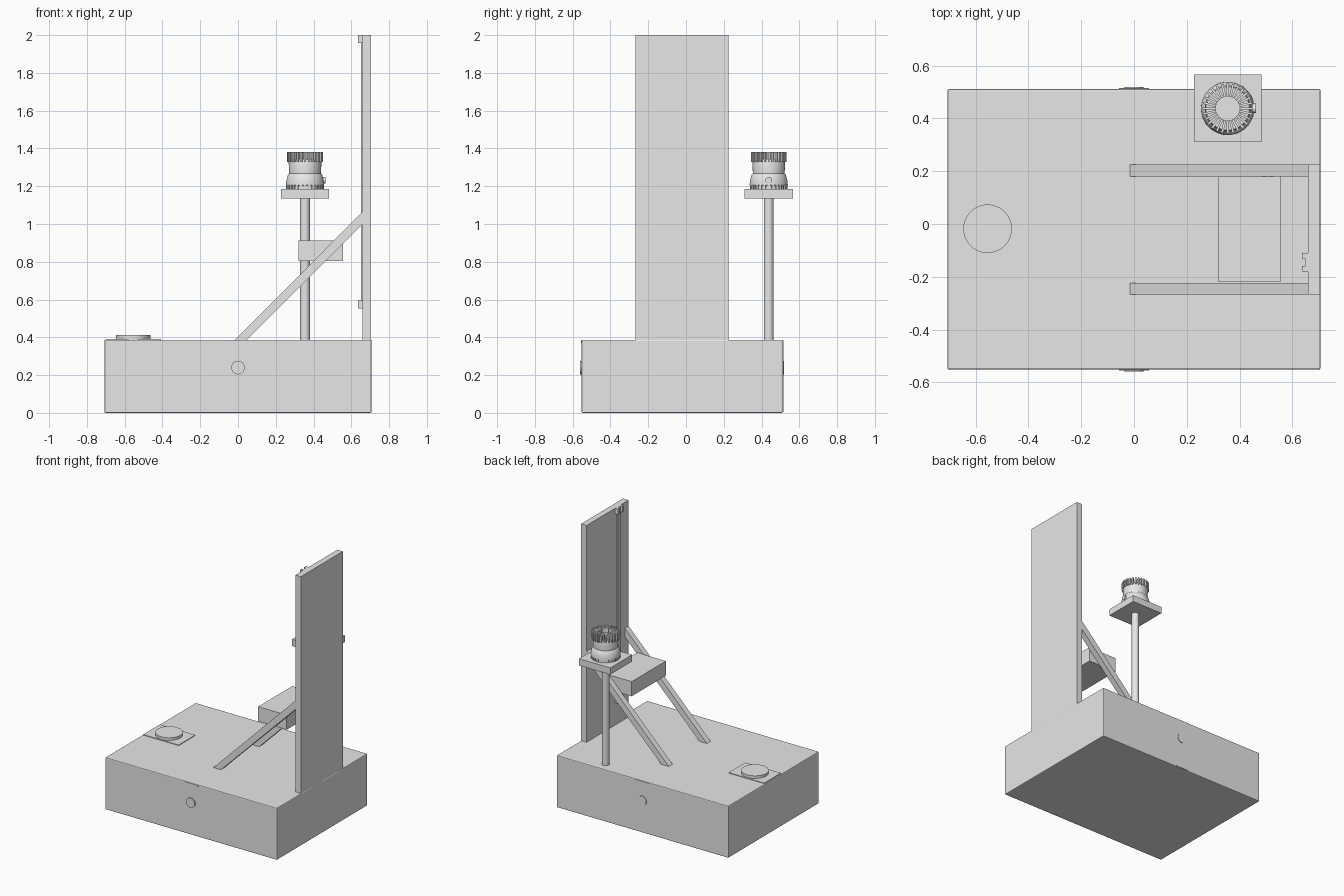
import bpy, bmesh, math
from mathutils import Matrix, Vector

cube = bpy.data.objects.get("Cube")
if cube:
    bpy.data.objects.remove(cube, do_unlink=True)

grey = bpy.data.materials.new("light_grey")
grey.use_nodes = True
GREY = (0.8, 0.8, 0.8, 1)
grey.diffuse_color = GREY
grey.node_tree.nodes["Principled BSDF"].inputs["Base Color"].default_value = GREY


def finish(name, bm, smooth=False):
    bmesh.ops.recalc_face_normals(bm, faces=bm.faces)
    mesh = bpy.data.meshes.new(name)
    bm.to_mesh(mesh)
    bm.free()
    mesh.materials.append(grey)
    ob = bpy.data.objects.new(name, mesh)
    bpy.context.collection.objects.link(ob)
    if smooth:
        bpy.ops.object.select_all(action='DESELECT')
        ob.select_set(True)
        bpy.context.view_layer.objects.active = ob
        bpy.ops.object.shade_smooth_by_angle(angle=math.radians(30))
    return ob


def add_box(bm, x, y, z, turn=Matrix()):
    size = Vector((x[1] - x[0], y[1] - y[0], z[1] - z[0]))
    mid = Vector((sum(x), sum(y), sum(z))) / 2
    bmesh.ops.create_cube(bm, size=1, matrix=turn @ Matrix.Translation(mid) @ Matrix.Diagonal((*size, 1)))


def box(name, x, y, z, bevel=0):
    bm = bmesh.new()
    add_box(bm, x, y, z)
    if bevel:
        bmesh.ops.bevel(bm, geom=bm.edges[:], offset=bevel, segments=2, affect='EDGES', profile=0.5)
    return finish(name, bm)


def cylinder(name, centre, radius, depth, axis='Z'):
    bm = bmesh.new()
    turn = {'Z': Matrix(), 'X': Matrix.Rotation(math.pi / 2, 4, 'Y'),
            'Y': Matrix.Rotation(math.pi / 2, 4, 'X')}[axis]
    bmesh.ops.create_cone(bm, cap_ends=True, segments=48, radius1=radius, radius2=radius,
                          depth=depth, matrix=Matrix.Translation(centre) @ turn)
    return finish(name, bm, True)


def prism(name, outline, direction):
    bm = bmesh.new()
    face = bm.faces.new([bm.verts.new(p) for p in outline])
    made = bmesh.ops.extrude_face_region(bm, geom=[face])["geom"]
    bmesh.ops.translate(bm, vec=direction, verts=[v for v in made if isinstance(v, bmesh.types.BMVert)])
    return finish(name, bm)


# Base cabinet
BACK, FRONT, TOP = 0.512, -0.552, 0.387
box("base_cabinet", (-0.707, 0.707), (FRONT, BACK), (0, TOP), 0.006)
box("back_centre_strip", (-0.056, 0.056), (BACK - 0.004, BACK + 0.003), (0.005, TOP - 0.004))
box("front_top_tab", (-0.056, 0.056), (FRONT - 0.003, FRONT + 0.004), (TOP - 0.016, TOP - 0.004))
for side, y in (("front", FRONT - 0.001), ("back", BACK + 0.001)):
    cylinder(side + "_button", (0, y, 0.24), 0.036, 0.014, 'Y')

# Round pad on the deck
box("pad_plate", (-0.7, -0.408), (-0.115, 0.08), (TOP - 0.005, TOP + 0.005))
cylinder("round_pad", (-0.555, -0.018, 0.4), 0.092, 0.024)

# Upright board with diagonal braces and a box between them
box("upright_board", (0.66, 0.705), (-0.267, 0.225), (TOP - 0.005, 2))
for side, y in (("front", -0.267), ("back", 0.181)):
    prism(side + "_brace", [(-0.016, y, TOP), (0.047, y, TOP), (0.66, y, 1.0), (0.66, y, 1.065)], (0, 0.044, 0))
box("equipment_box", (0.32, 0.555), (-0.22, 0.181), (0.803, 0.912))

# Rod held by two C-shaped clips
for side, z in (("lower", 0.552), ("upper", 1.957)):
    bm = bmesh.new()
    add_box(bm, (0.65, 0.661), (-0.18, -0.11), (z, z + 0.043))
    for y in (-0.18, -0.13):
        add_box(bm, (0.636, 0.651), (y, y + 0.02), (z, z + 0.043))
    finish(side + "_clip", bm)
box("rod_strip", (0.652, 0.661), (-0.16, -0.13), (0.56, 1.99))

# Sensor mast
CX, CY = 0.355, 0.438
cylinder("sensor_mast", (CX, CY, 0.762), 0.026, 0.76)
box("sensor_plate", (CX - 0.128, CX + 0.128), (CY - 0.128, CY + 0.128), (1.136, 1.186))

# Sensor housing, turned from a profile
profile = [(0, 1.184), (0.094, 1.184), (0.094, 1.205), (0.101, 1.206), (0.1, 1.225),
           (0.09, 1.262), (0.084, 1.268), (0.087, 1.328), (0.082, 1.345), (0, 1.345)]
bm = bmesh.new()
verts = [bm.verts.new((CX + r, CY, z)) for r, z in profile]
edges = [bm.edges.new(pair) for pair in zip(verts, verts[1:])]
bmesh.ops.spin(bm, geom=verts + edges, cent=(CX, CY, 0), axis=(0, 0, 1), angle=math.tau, steps=48)
bmesh.ops.remove_doubles(bm, verts=bm.verts, dist=0.0001)
finish("sensor_housing", bm, True)

# Radial cooling fins on top, feet round the bottom
def ring(name, count, radii, width, heights):
    bm = bmesh.new()
    for i in range(count):
        turn = Matrix.Translation((CX, CY, 0)) @ Matrix.Rotation(math.tau * i / count, 4, 'Z')
        add_box(bm, radii, (-width / 2, width / 2), heights, turn)
    return finish(name, bm)

ring("top_fins", 28, (0.045, 0.095), 0.009, (1.328, 1.38))
ring("bottom_ribs", 28, (0.085, 0.1), 0.012, (1.185, 1.206))
cylinder("sensor_socket", (CX + 0.092, CY, 1.232), 0.018, 0.03, 'X')
